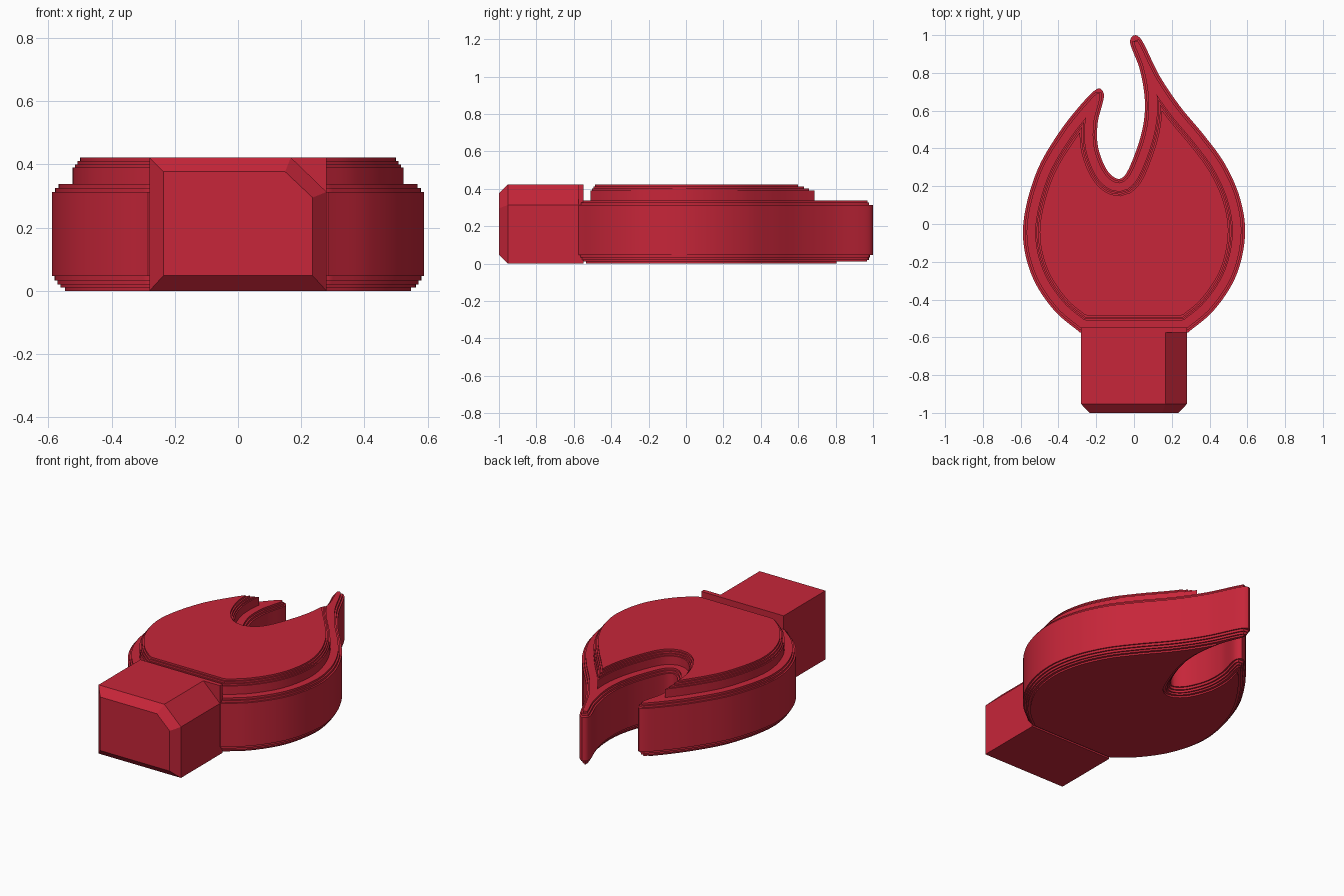
import bpy, bmesh, math
from mathutils import Vector, kdtree

if "Cube" in bpy.data.objects:
    bpy.data.objects.remove(bpy.data.objects["Cube"])

red = bpy.data.materials.new("crimson red")
red.diffuse_color = (0.57, 0.019, 0.041, 1)
red.use_nodes = True
red.node_tree.nodes["Principled BSDF"].inputs["Base Color"].default_value = red.diffuse_color

# Flame outline, clockwise from the left end of its flat base
KNOTS = [(-.285, -.575), (-.42, -.46), (-.54, -.275), (-.588, -.04), (-.52, .265), (-.395, .487),
         (-.27, .645), (-.208, .707), (-.182, .718), (-.16, .69),           # left tip
         (-.193, .53), (-.188, .397), (-.13, .268), (-.08, .238), (-.05, .256),  # notch
         (.01, .385), (.05, .53), (.057, .66), (.03, .82), (-.021, .965),
         (-.013, .99), (.008, 1.0), (.032, .985),                           # right tip
         (.135, .785), (.24, .628), (.375, .465), (.48, .32), (.56, .14),
         (.588, -.05), (.54, -.275), (.42, -.46), (.285, -.575)]


def spline(knots, step):
    """Centripetal curve through the knots, sampled about every step."""
    p = [Vector(k) for k in knots]
    p = [2 * p[0] - p[1]] + p + [2 * p[-1] - p[-2]]
    out = []
    for i in range(1, len(p) - 2):
        q = p[i - 1:i + 3]
        t = [0.0]
        for a, b in zip(q, q[1:]):
            t.append(t[-1] + math.sqrt((b - a).length))

        def mix(a, b, ta, tb, u):
            return a * ((tb - u) / (tb - ta)) + b * ((u - ta) / (tb - ta))
        n = max(2, round((q[2] - q[1]).length / step))
        for k in range(n):
            u = t[1] + (t[2] - t[1]) * k / n
            a = [mix(q[j], q[j + 1], t[j], t[j + 1], u) for j in range(3)]
            b = [mix(a[j], a[j + 1], t[j], t[j + 2], u) for j in range(2)]
            out.append(mix(b[0], b[1], t[1], t[2], u))
    return out


STEP = 0.014
outline = spline(KNOTS, STEP)
base_a, base_b = Vector(KNOTS[-1]), Vector(KNOTS[0])
outline += [base_a.lerp(base_b, k / 40) for k in range(40)]
count = len(outline)

# Dense copy of the outline, used to trim the insets
SUB = 12
tree = kdtree.KDTree(count * SUB)
for i in range(count):
    for k in range(SUB):
        tree.insert(outline[i].lerp(outline[(i + 1) % count], k / SUB).to_3d(), i * SUB + k)
tree.balance()


def inset(d):
    """Outline moved inwards by d, without the parts that fold over."""
    if d == 0:
        return outline
    pts = []
    for i, p in enumerate(outline):
        t = (outline[(i + 1) % count] - outline[i - 1]).normalized()
        q = p + Vector((t.y, -t.x)) * d
        if tree.find(q.to_3d())[2] >= d * 0.98:
            if not pts or (q - pts[-1]).length > 0.002:
                pts.append(q)
    return pts


def finish(name, bm):
    bmesh.ops.recalc_face_normals(bm, faces=bm.faces[:])
    me = bpy.data.meshes.new(name)
    bm.to_mesh(me)
    bm.free()
    me.materials.append(red)
    ob = bpy.data.objects.new(name, me)
    bpy.context.collection.objects.link(ob)
    return ob


def ring(bm, pts):
    """Closed loop of vertices and edges."""
    vs = [bm.verts.new(p) for p in pts]
    es = [bm.edges.new((vs[i - 1], vs[i])) for i in range(len(vs))]
    return vs, es


def bridge(bm, a, b):
    for i in range(len(a)):
        bm.faces.new((a[i - 1], a[i], b[i], b[i - 1]))


# Flame head: stepped lower edge, body, stepped upper edge, raised panel
LAYERS = [(0, .01, .041), (.01, .02, .026), (.02, .033, .017), (.033, .047, .008),
          (.047, .313, 0), (.313, .326, .01), (.326, .338, .02),
          (.338, .39, .065), (.39, .4, .072), (.4, .411, .08), (.411, .422, .089)]
bm = bmesh.new()
previous = None
for z0, z1, d in LAYERS:
    pts = inset(d)
    low, low_e = ring(bm, [(p.x, p.y, z0) for p in pts])
    high, high_e = ring(bm, [(p.x, p.y, z1) for p in pts])
    bridge(bm, low, high)
    if previous is None:
        bm.faces.new(low)
    else:
        bmesh.ops.triangle_fill(bm, edges=previous + low_e, normal=(0, 0, 1))
    previous = high_e
bm.faces.new(high)
flame = finish("flame_head", bm)
bpy.context.view_layer.objects.active = flame
flame.select_set(True)
bpy.ops.object.shade_smooth_by_angle(angle=math.radians(30))


def loft(name, sections):
    """Solid through matching (y, [(x, z), ...]) sections."""
    bm = bmesh.new()
    loops = [ring(bm, [(x, y, z) for x, z in prof])[0] for y, prof in sections]
    for a, b in zip(loops, loops[1:]):
        bridge(bm, a, b)
    bm.faces.new(loops[0])
    bm.faces.new(loops[-1])
    return finish(name, bm)


# Handle with one cut corner and a bevelled front
full = [(-.28, 0), (.28, 0), (.28, .313), (.167, .422), (-.28, .422)]
front = [(-.236, .048), (.236, .048), (.236, .295), (.149, .377), (-.236, .377)]
loft("handle", [(-1, front), (-.953, full), (-.575, full)])

# Square collar between handle and flame
square = [(-.28, 0), (.28, 0), (.28, .422), (-.28, .422)]
loft("collar", [(-.575, square), (-.548, square)])
